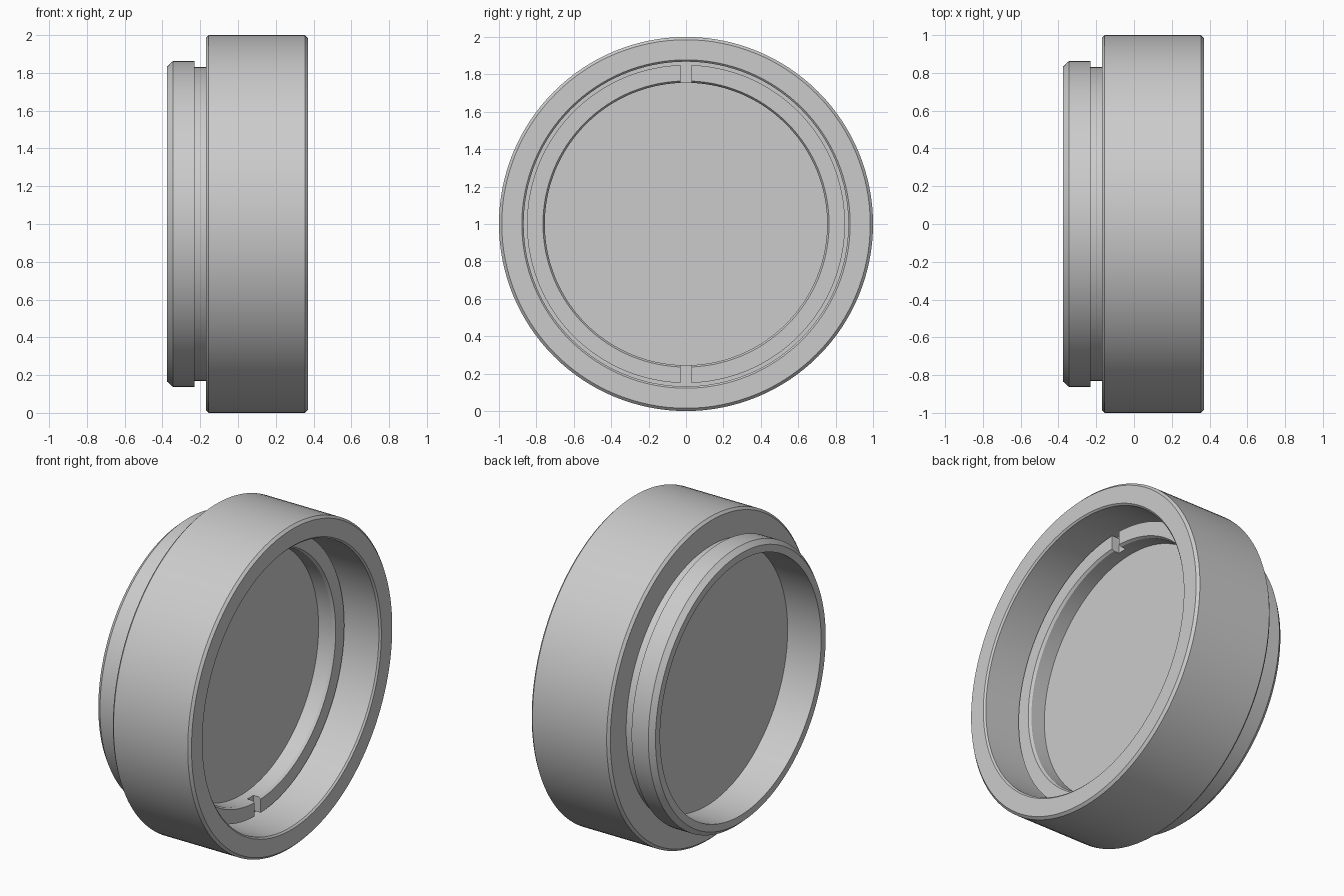
import bpy, bmesh, math
from mathutils import Matrix, Vector

cube = bpy.data.objects.get("Cube")
if cube:
    bpy.data.objects.remove(cube, do_unlink=True)

SEGMENTS = 128
CENTRE = Vector((0, 0, 1))

grey = bpy.data.materials.new("plain grey")
grey.use_nodes = True
colour = (0.6, 0.6, 0.6, 1)
grey.diffuse_color = colour
grey.node_tree.nodes["Principled BSDF"].inputs["Base Color"].default_value = colour


def finish(name, bm):
    """Turn a bmesh into a named object with the grey material."""
    bmesh.ops.recalc_face_normals(bm, faces=bm.faces)
    mesh = bpy.data.meshes.new(name)
    bm.to_mesh(mesh)
    bm.free()
    mesh.materials.append(grey)
    obj = bpy.data.objects.new(name, mesh)
    obj.location = CENTRE
    bpy.context.collection.objects.link(obj)
    return obj


def lathe(name, profile):
    """Revolve a closed (x, radius) profile around the x axis."""
    bm = bmesh.new()
    rings = []
    for i in range(SEGMENTS):
        turn = Matrix.Rotation(math.tau * i / SEGMENTS, 3, 'X')
        rings.append([bm.verts.new(turn @ Vector((x, 0, r))) for x, r in profile])
    n = len(profile)
    for i, ring in enumerate(rings):
        after = rings[(i + 1) % SEGMENTS]
        for j in range(n):
            k = (j + 1) % n
            bm.faces.new((ring[j], ring[k], after[k], after[j]))
    return finish(name, bm)


def smooth(obj):
    bpy.ops.object.select_all(action='DESELECT')
    obj.select_set(True)
    bpy.context.view_layer.objects.active = obj
    bpy.ops.object.shade_smooth_by_angle(angle=math.radians(25))


# Outer housing with the narrower stepped collar on its left side
housing = lathe("housing", [
    (-0.375, 0.79), (-0.375, 0.835), (-0.345, 0.862), (-0.23, 0.862),
    (-0.23, 0.83), (-0.17, 0.83), (-0.17, 0.985), (-0.155, 1.0),
    (0.355, 1.0), (0.37, 0.985), (0.37, 0.878), (0.36, 0.868),
    (0.08, 0.868), (0.08, 0.79)])

# Retaining ring with a chamfered inner edge
retaining_ring = lathe("retaining_ring", [
    (0.0, 0.755), (0.12, 0.755), (0.135, 0.765), (0.135, 0.85), (0.0, 0.85)])

# Two slots across the ring, at the top and the bottom
bm = bmesh.new()
for side in (1, -1):
    place = Matrix.Translation((0.135, 0, side * 0.81)) @ Matrix.Diagonal((0.10, 0.06, 0.2, 1))
    bmesh.ops.create_cube(bm, size=1, matrix=place)
slot_cutter = finish("slot_cutter", bm)
slot_cutter.hide_render = True
slot_cutter.hide_viewport = True
slots = retaining_ring.modifiers.new("slots", 'BOOLEAN')
slots.operation = 'DIFFERENCE'
slots.solver = 'EXACT'
slots.object = slot_cutter

# Flat disc closing the bore
bm = bmesh.new()
bmesh.ops.create_cone(bm, cap_ends=True, segments=SEGMENTS, radius1=0.8, radius2=0.8,
                      depth=0.17, matrix=Matrix.Translation((-0.06, 0, 0))
                      @ Matrix.Rotation(math.pi / 2, 4, 'Y'))
disc = finish("disc", bm)

for part in (housing, retaining_ring, disc):
    smooth(part)
